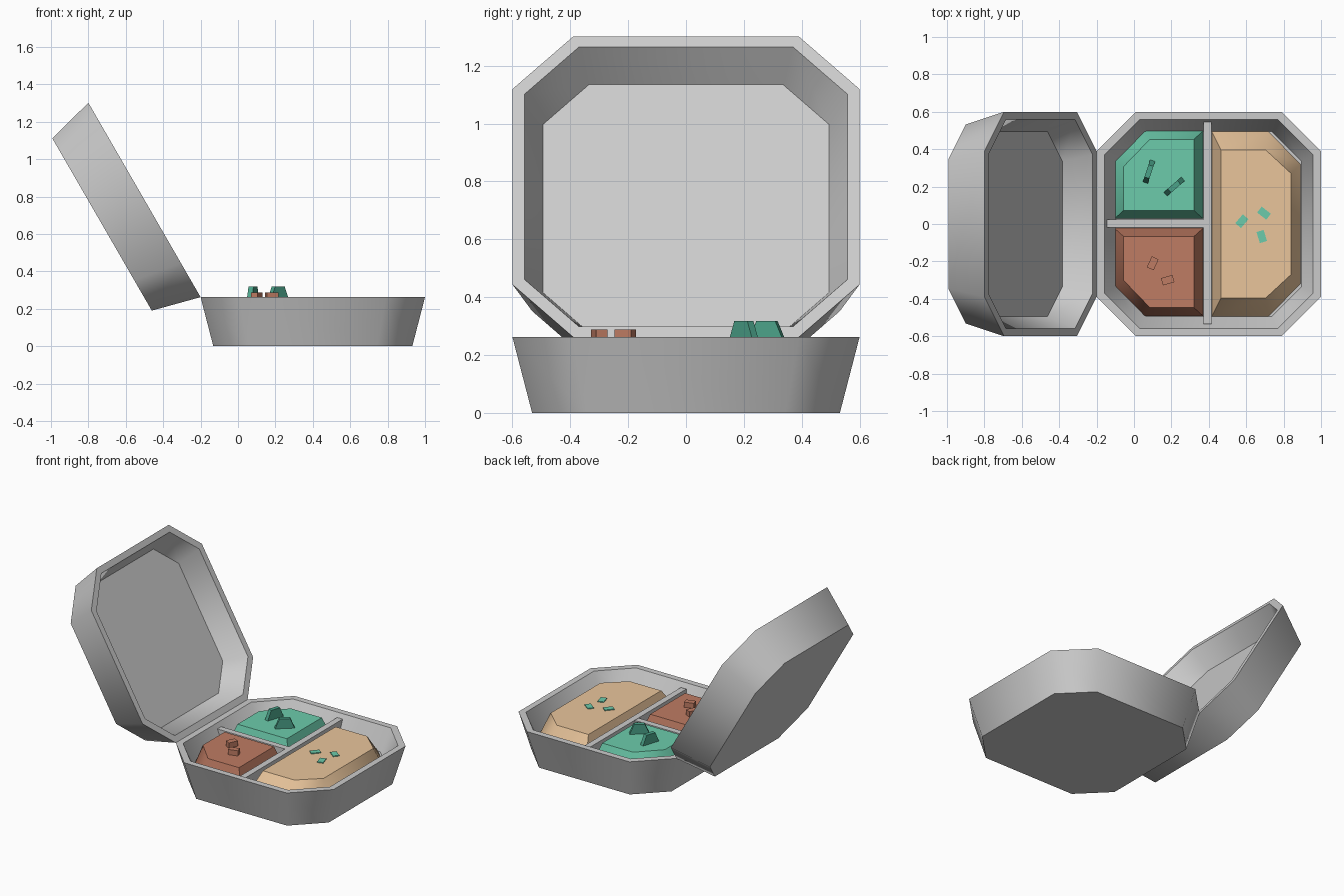
import bpy, bmesh
from math import radians
from mathutils import Matrix

if "Cube" in bpy.data.objects:
    bpy.data.objects.remove(bpy.data.objects["Cube"])

H = 0.262  # tray height, also hinge height


def material(name, rgb):
    m = bpy.data.materials.new(name)
    m.diffuse_color = (*rgb, 1)
    m.use_nodes = True
    m.node_tree.nodes["Principled BSDF"].inputs["Base Color"].default_value = m.diffuse_color
    return m


GREEN = material("green", (0.15, 0.60, 0.41))
DARK_GREEN = material("dark_green", (0.07, 0.36, 0.25))
BROWN = material("brown", (0.52, 0.20, 0.125))
BEIGE = material("beige", (0.82, 0.56, 0.33))


def stack(name, loops, mat=None, matrix=None, smooth=True):
    """Skin a list of equal-length 3D loops and cap both ends."""
    bm = bmesh.new()
    rings = [[bm.verts.new(p) for p in loop] for loop in loops]
    n = len(rings[0])
    for a, b in zip(rings, rings[1:]):
        for i in range(n):
            j = (i + 1) % n
            bm.faces.new((a[i], a[j], b[j], b[i]))
    bm.faces.new(rings[0])
    bm.faces.new(rings[-1])
    bmesh.ops.recalc_face_normals(bm, faces=bm.faces)
    me = bpy.data.meshes.new(name)
    bm.to_mesh(me)
    bm.free()
    ob = bpy.data.objects.new(name, me)
    bpy.context.collection.objects.link(ob)
    if mat:
        me.materials.append(mat)
    if matrix:
        ob.matrix_world = matrix
    if smooth:
        bpy.ops.object.select_all(action='DESELECT')
        ob.select_set(True)
        bpy.context.view_layer.objects.active = ob
        bpy.ops.object.shade_smooth_by_angle(angle=radians(48))
    return ob


def octagon(half, straight, z):
    h, s = half, straight
    pts = [(s, h), (h, s), (h, -s), (s, -h), (-s, -h), (-h, -s), (-h, s), (-s, h)]
    return [(0.6 + x, y, z) for x, y in pts]


def rect(hx, hy, z):
    return [(-hx, -hy, z), (hx, -hy, z), (hx, hy, z), (-hx, hy, z)]


def place(x, y, deg, z=0):
    return Matrix.Translation((x, y, z)) @ Matrix.Rotation(radians(deg), 4, 'Z')


def at(points, z):
    return [(x, y, z) for x, y in points]


# Tray and identical lid swung open about the hinge
shell = [octagon(0.532, 0.345, -H), octagon(0.6, 0.39, 0),
         octagon(0.558, 0.37, 0), octagon(0.495, 0.335, -0.15)]
hinge = Matrix.Translation((-0.2, 0, H))
stack("tray", shell, matrix=hinge)
stack("lid", shell, matrix=hinge @ Matrix.Rotation(radians(60), 4, 'Y')
      @ Matrix.Rotation(radians(180), 4, 'Z'))

# Dividers
stack("long_divider", [rect(0.021, 0.54, 0.11), rect(0.021, 0.54, 0.232)],
      matrix=place(0.393, 0.005, 0), smooth=False)
stack("short_divider", [rect(0.26, 0.021, 0.11), rect(0.26, 0.021, 0.23)],
      matrix=place(0.115, 0.003, 0), smooth=False)

# Small food portions, mirrored across the short divider
low = [(0.37, 0.025), (0.37, 0.495), (0.055, 0.495), (-0.105, 0.33), (-0.105, 0.025)]
high = [(0.32, 0.07), (0.32, 0.45), (0.085, 0.45), (-0.055, 0.305), (-0.055, 0.07)]
for name, mat, s in (("green_food", GREEN, 1), ("brown_food", BROWN, -1)):
    stack(name, [at([(x, s * y + 0.003) for x, y in p], z)
                 for p, z in ((low, 0.11), (high, 0.252))], mat)

# Large food portion
stack("beige_food", [
    at([(0.415, -0.495), (0.72, -0.495), (0.89, -0.32),
        (0.89, 0.32), (0.72, 0.495), (0.415, 0.495)], 0.11),
    at([(0.465, -0.395), (0.705, -0.395), (0.84, -0.27),
        (0.84, 0.27), (0.705, 0.395), (0.465, 0.395)], 0.25)], BEIGE)

# Sloped green pieces
for i, (x, y, a) in enumerate(((0.08, 0.28, 72), (0.215, 0.2, 41))):
    stack(f"green_piece_{i + 1}", [rect(0.065, 0.014, 0.245), rect(0.034, 0.014, 0.318)],
          DARK_GREEN, place(x, y, a), False)

# Brown chunks
for i, (x, y, a) in enumerate(((0.1, -0.21, 65), (0.18, -0.3, 16))):
    stack(f"brown_chunk_{i + 1}", [rect(0.032, 0.02, 0.245), rect(0.032, 0.02, 0.288)],
          BROWN, place(x, y, a), False)

# Flat garnish on the large portion
for i, (x, y, a) in enumerate(((0.577, 0.015, 50), (0.695, 0.058, -38), (0.683, -0.067, -73))):
    stack(f"garnish_{i + 1}", [rect(0.031, 0.02, 0.246), rect(0.031, 0.02, 0.256)],
          GREEN, place(x, y, a), False)
